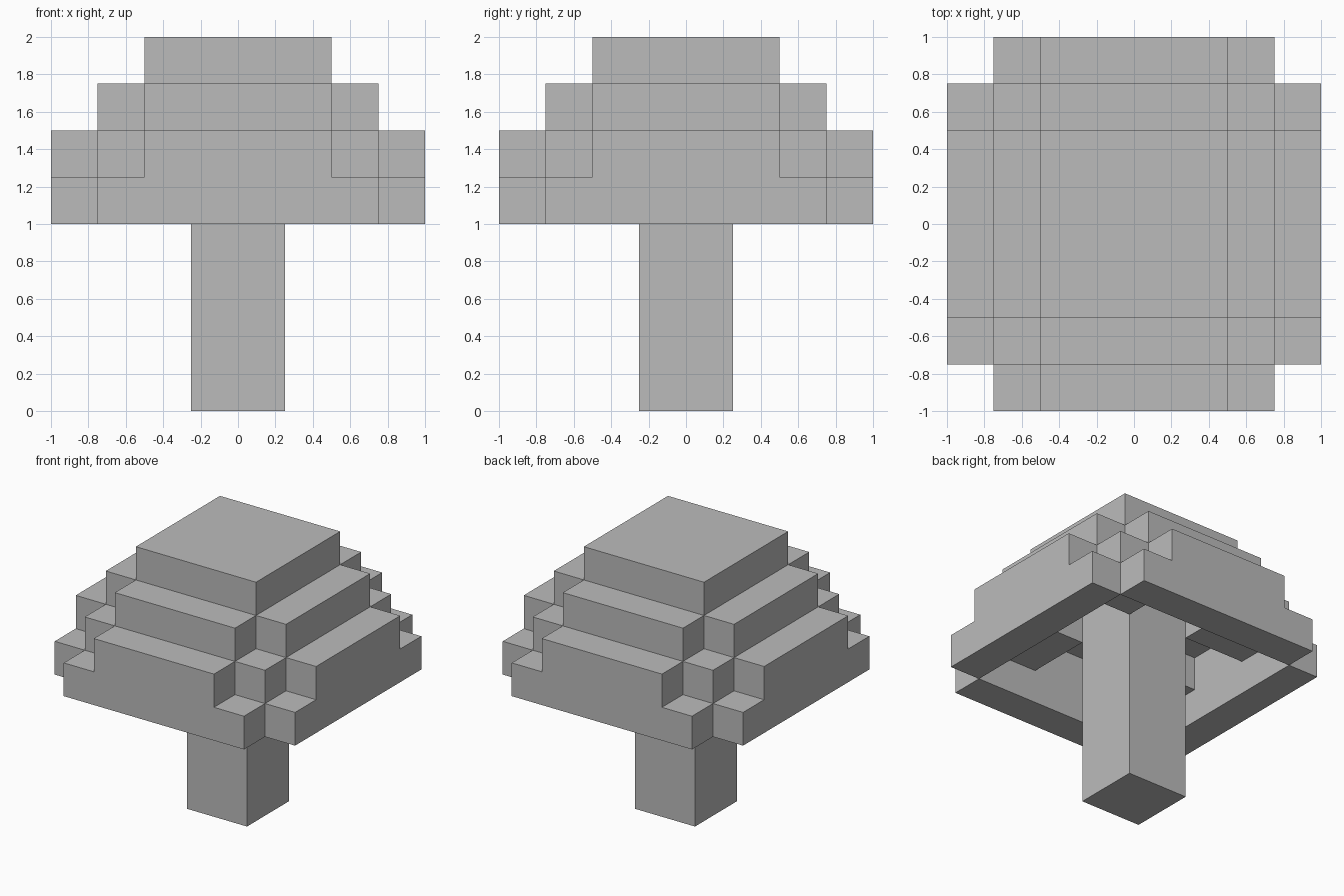
import bpy
import bmesh
from math import pi
from mathutils import Matrix, Vector

cube = bpy.data.objects.get("Cube")
if cube:
    bpy.data.objects.remove(cube, do_unlink=True)

U = 0.25  # block size

grey = bpy.data.materials.new("plain_grey")
grey.use_nodes = True
colour = (0.5, 0.5, 0.5, 1)
grey.diffuse_color = colour
grey.node_tree.nodes["Principled BSDF"].inputs["Base Color"].default_value = colour


def prism(name, outline, direction, transform=Matrix()):
    """Extrude a closed outline, given in blocks, into a flat-shaded part."""
    bm = bmesh.new()
    face = bm.faces.new([bm.verts.new(Vector(p) * U) for p in outline])
    new = bmesh.ops.extrude_face_region(bm, geom=[face])["geom"]
    verts = [v for v in new if isinstance(v, bmesh.types.BMVert)]
    bmesh.ops.translate(bm, verts=verts, vec=Vector(direction) * U)
    bmesh.ops.recalc_face_normals(bm, faces=bm.faces)
    bm.transform(transform)
    mesh = bpy.data.meshes.new(name)
    bm.to_mesh(mesh)
    bm.free()
    mesh.materials.append(grey)
    obj = bpy.data.objects.new(name, mesh)
    bpy.context.collection.objects.link(obj)
    return obj


def square(x0, x1, y0, y1, z):
    return [(x0, y0, z), (x1, y0, z), (x1, y1, z), (x0, y1, z)]


# Stem, running up to the underside of the cap
prism("stem", square(-1, 1, -1, 1, 0), (0, 0, 6))

# Cap top and the cross-shaped layer under it
prism("cap_top", square(-2, 2, -2, 2, 7), (0, 0, 1))
quarter = [(2, -3), (2, -2), (3, -2)]
cross = []
for i in range(4):
    for x, y in quarter:
        cross.append((x, y, 6))
    quarter = [(-y, x) for x, y in quarter]
prism("cap_cross_layer", cross, (0, 0, 1))

# Stepped walls and corner blocks, one of each per side
step = [(-3, -4, 4), (3, -4, 4), (3, -4, 5), (2, -4, 5),
        (2, -4, 6), (-2, -4, 6), (-2, -4, 5), (-3, -4, 5)]
for i, side in enumerate(("front", "left", "back", "right")):
    turn = Matrix.Rotation(i * pi / 2, 4, "Z")
    prism("cap_wall_" + side, step, (0, 1, 0), turn)
    prism("cap_corner_" + str(i + 1), square(1, 3, -3, -1, 5), (0, 0, 1), turn)
